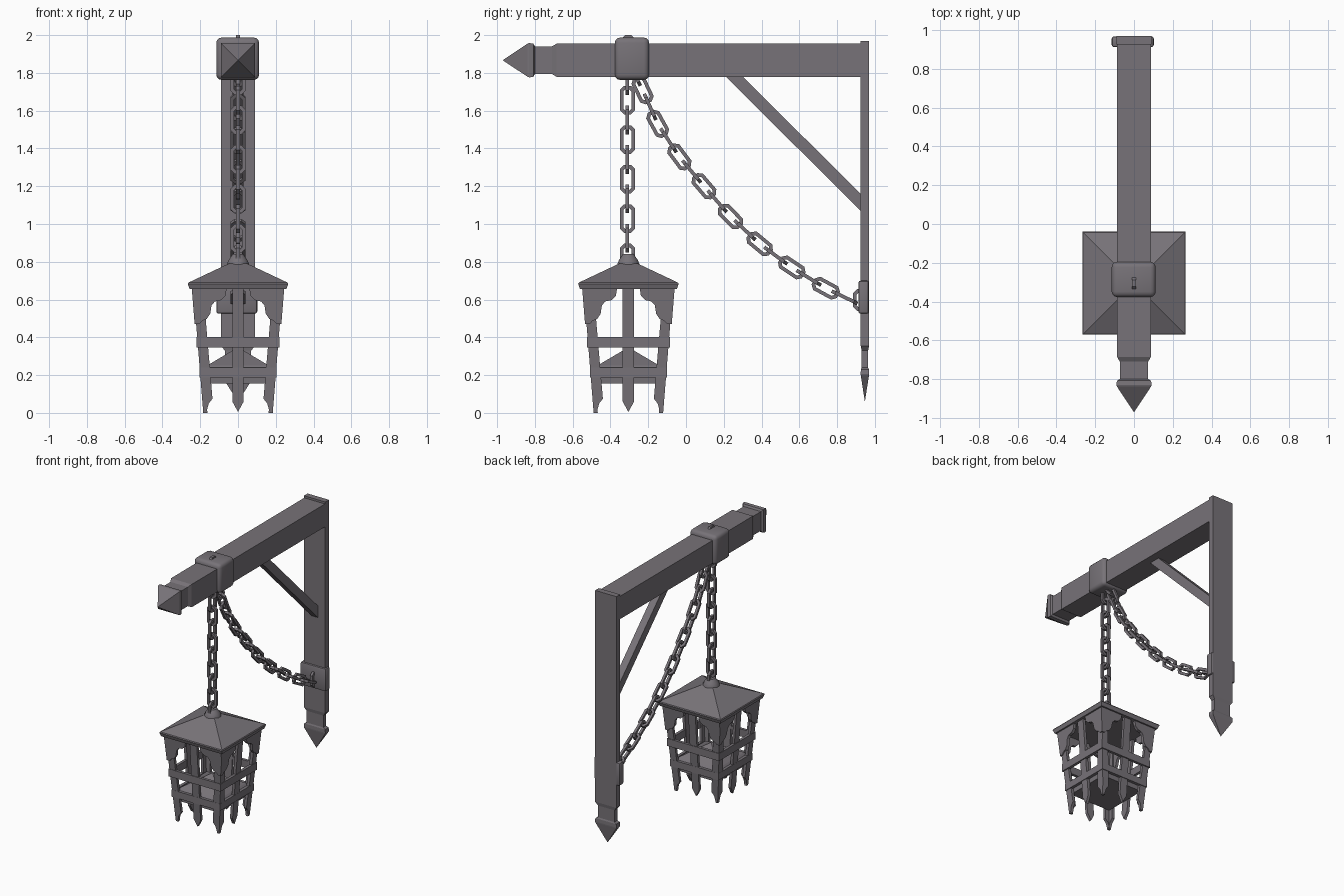
import bpy, bmesh, math
from mathutils import Vector, Matrix

if "Cube" in bpy.data.objects:
    bpy.data.objects.remove(bpy.data.objects["Cube"])

IRON = bpy.data.materials.new("dark_grey_iron")
IRON.diffuse_color = (0.185, 0.17, 0.188, 1)
IRON.use_nodes = True
IRON.node_tree.nodes["Principled BSDF"].inputs["Base Color"].default_value = IRON.diffuse_color
LY = -0.305  # lantern centre in y


def finish(bm, name, smooth=False):
    bmesh.ops.recalc_face_normals(bm, faces=bm.faces[:])
    me = bpy.data.meshes.new(name)
    bm.to_mesh(me)
    bm.free()
    ob = bpy.data.objects.new(name, me)
    bpy.context.collection.objects.link(ob)
    me.materials.append(IRON)
    if smooth:
        bpy.ops.object.select_all(action='DESELECT')
        bpy.context.view_layer.objects.active = ob
        ob.select_set(True)
        bpy.ops.object.shade_smooth_by_angle(angle=math.radians(35))
    return ob


def loft(name, rings, place, sides=4, smooth=False):
    """Rings of (position, radius); place(u, v, position) gives the point."""
    bm = bmesh.new()
    k = math.sqrt(2) if sides == 4 else 1
    loops = []
    for p, r in rings:
        angs = [2 * math.pi * (i + 0.5) / sides for i in range(sides)]
        loops.append([bm.verts.new(place(k * r * math.cos(a), k * r * math.sin(a), p)) for a in angs])
    for a, b in zip(loops, loops[1:]):
        for i in range(sides):
            j = (i + 1) % sides
            bm.faces.new((a[i], a[j], b[j], b[i]))
    bm.faces.new(loops[0])
    bm.faces.new(loops[-1])
    bmesh.ops.remove_doubles(bm, verts=bm.verts[:], dist=1e-5)
    return finish(bm, name, smooth)


def box(name, lo, hi, bevel=0.0, segs=3):
    bm = bmesh.new()
    lo, hi = Vector(lo), Vector(hi)
    bmesh.ops.create_cube(bm, size=1, matrix=Matrix.Translation((lo + hi) / 2) @ Matrix.Diagonal((*(hi - lo), 1)))
    if bevel:
        bmesh.ops.bevel(bm, geom=bm.edges[:], offset=bevel, segments=segs, profile=0.5, affect='EDGES')
    return finish(bm, name, bool(bevel))


def add_prism(bm, front, back):
    f = [bm.verts.new(p) for p in front]
    b = [bm.verts.new(p) for p in back]
    bm.faces.new(f)
    bm.faces.new(b[::-1])
    for i in range(len(f)):
        j = (i + 1) % len(f)
        bm.faces.new((f[i], b[i], b[j], f[j]))


# Beam with pointed end, and flat wall post with the same spear end
loft("beam", [(0.94, .0875), (-0.685, .0875), (-0.71, .073), (-0.80, .073), (-0.808, .088),
              (-0.83, .091), (-0.838, .088), (-0.97, .0005)],
     lambda u, v, p: (u, p, 1.867 + v))
loft("wall_post", [(1.97, .09), (0.355, .09), (0.33, .07), (0.24, .07), (0.23, .088),
                   (0.205, .091), (0.197, .088), (0.06, .0005)],
     lambda u, v, p: (u, 0.947 + v * 0.245, p))

# Diagonal brace
bm = bmesh.new()
prof = [(0.20, 1.79), (0.29, 1.79), (0.93, 1.155), (0.93, 1.065)]
add_prism(bm, [(-.028, y, z) for y, z in prof], [(.028, y, z) for y, z in prof])
finish(bm, "brace")

# Rounded collar on the beam and anchor plate on the post
box("beam_collar", (-.115, -.377, 1.763), (.112, -.195, 1.987), 0.028)
box("anchor_plate", (-.115, .912, .525), (.102, .968, .70), 0.012, 2)


# Chains
def add_link(bm, centre, d, wide, half_l=0.076, half_w=0.04, t=0.019):
    d, wide = Vector(d).normalized(), Vector(wide).normalized()
    deep = d.cross(wide)

    def ring(w, l, c, off):
        pts = [(w, l - c), (w - c, l), (c - w, l), (-w, l - c), (-w, c - l), (c - w, -l), (w - c, -l), (w, c - l)]
        return [bm.verts.new(Vector(centre) + wide * x + d * y + deep * off) for x, y in pts]
    h = t / 2
    rs = [ring(half_w, half_l, .022, -h), ring(half_w, half_l, .022, h),
          ring(half_w - t, half_l - t, .011, h), ring(half_w - t, half_l - t, .011, -h)]
    for k in range(4):
        a, b = rs[k], rs[(k + 1) % 4]
        for i in range(8):
            j = (i + 1) % 8
            bm.faces.new((a[i], a[j], b[j], b[i]))


bm = bmesh.new()
for i in range(10):
    add_link(bm, (0, -.31, 1.76 - .1045 * i), (0, 0, 1), (1, 0, 0) if i % 2 == 0 else (0, 1, 0))
finish(bm, "hanging_chain")

flat = [(-.23, 1.71), (-.15, 1.53), (-.035, 1.355), (.095, 1.20), (.235, 1.04), (.39, .895), (.56, .77), (.74, .66)]
path = [(-.275, 1.80)]
for a, b in zip(flat, flat[1:]):
    path += [a, ((a[0] + b[0]) / 2, (a[1] + b[1]) / 2)]
path += [flat[-1], (.84, .612)]
bm = bmesh.new()
for i, (y, z) in enumerate(path):
    p, q = path[max(i - 1, 0)], path[min(i + 1, len(path) - 1)]
    d = Vector((0, q[0] - p[0], q[1] - p[1]))
    add_link(bm, (0, y, z), d, (1, 0, 0) if i % 2 == 0 else (0, -d.z, d.y))
finish(bm, "swag_chain")

# Staple on the plate and eye on top of the collar
bm = bmesh.new()
add_link(bm, (0, .918, .597), (0, 0, 1), (0, 1, 0), .058, .034)
finish(bm, "plate_staple")
bm = bmesh.new()
add_link(bm, (0, -.305, 1.96), (0, 1, 0), (0, 0, 1), .038, .04)
finish(bm, "collar_eye")


# Lantern roof, cap and floor
def up(u, v, p):
    return (u, LY + v, p)


loft("lantern_roof", [(.655, .256), (.683, .266), (.69, .262), (.79, .05)], up)
loft("lantern_cap", [(.765, .063), (.79, .06), (.812, .05), (.828, .038), (.84, .03)], up, 12, True)
loft("lantern_floor", [(.155, .175), (.235, .18), (.25, .165), (.345, .004)], up)


# Lantern sides: planks on four leaning planes
def half(z):
    return 0.184 + 0.08 * z


def side_planks(name, polys, off, thick):
    bm = bmesh.new()
    for k in range(4):
        rot = Matrix.Translation((0, LY, 0)) @ Matrix.Rotation(k * math.pi / 2, 4, 'Z')
        for poly in polys:
            add_prism(bm, [rot @ Vector((u, -(half(z) + off), z)) for u, z in poly],
                      [rot @ Vector((u, -(half(z) + off - thick), z)) for u, z in poly])
    return finish(bm, name)


def both(poly):
    return [poly, [(-u, z) for u, z in poly]]


def edge(z):
    return half(z) - .001


side_planks("lantern_corner_posts",
            both([(edge(.66), .66), (.185, .66), (.135, .075), (.155, .05), (.168, .0), (edge(0), .0)]), 0, .022)
side_planks("lantern_middle_posts",
            [[(-.03, .66), (.03, .66), (.03, .06), (.0, .005), (-.03, .06)]], 0, .022)
side_planks("lantern_corner_brackets",
            both([(.243, .66), (.06, .66), (.066, .62), (.09, .597), (.122, .59), (.14, .57), (.147, .525),
                  (.165, .498), (.19, .487), (.205, .47), (.228, .47)]), .008, .022)

# Bands around the lantern
for name, z0, z1, r in (("upper_band", .345, .402, .22), ("lower_band", .187, .24, .204)):
    bm = bmesh.new()
    for k in range(4):
        m = Matrix.Translation((0, LY, (z0 + z1) / 2)) @ Matrix.Rotation(k * math.pi / 2, 4, 'Z')
        bmesh.ops.create_cube(bm, size=1, matrix=m @ Matrix.Translation((0, -r + .011, 0))
                              @ Matrix.Diagonal((2 * r, .022, z1 - z0, 1)))
    finish(bm, name)
